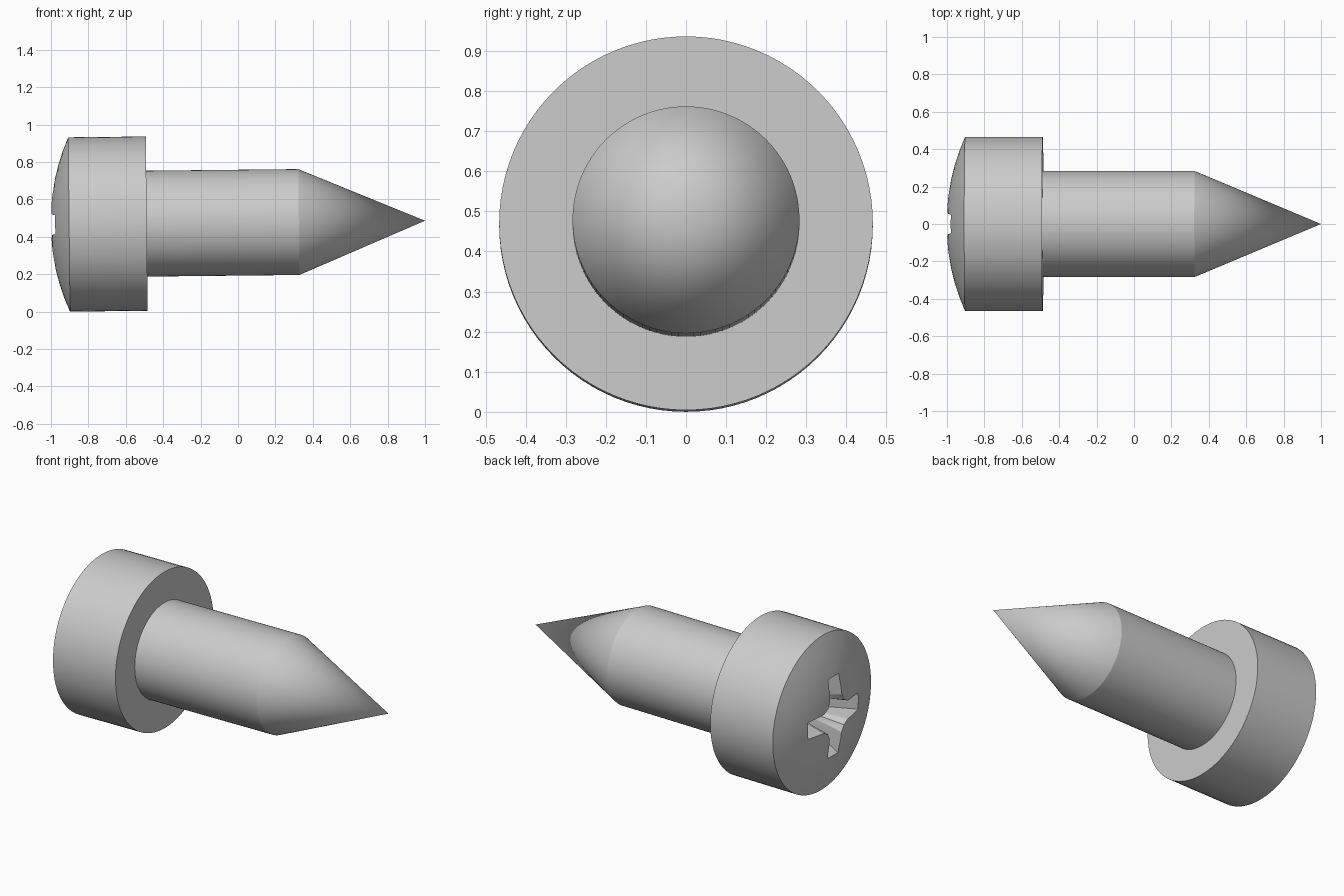
import bpy, bmesh, math

if "Cube" in bpy.data.objects:
    bpy.data.objects.remove(bpy.data.objects["Cube"])

SEG = 96
TILT = -0.0105          # the screw's axis rises slightly towards the tip
CENTRE_Z = 0.4755

steel = bpy.data.materials.new("grey steel")
steel.diffuse_color = (0.6, 0.6, 0.6, 1)
steel.use_nodes = True
steel.node_tree.nodes["Principled BSDF"].inputs["Base Color"].default_value = steel.diffuse_color


def make_object(name, bm):
    bmesh.ops.recalc_face_normals(bm, faces=bm.faces)
    mesh = bpy.data.meshes.new(name)
    bm.to_mesh(mesh)
    bm.free()
    obj = bpy.data.objects.new(name, mesh)
    bpy.context.collection.objects.link(obj)
    obj.data.materials.append(steel)
    obj.location.z = CENTRE_Z
    obj.rotation_euler.y = TILT
    return obj


def lathe(name, profile):
    """Revolve (x, radius) points about the x axis; the ends are closed by poles."""
    bm = bmesh.new()
    rings = []
    for x, r in profile:
        n = 1 if r == 0 else SEG
        rings.append([bm.verts.new((x, r * math.cos(2 * math.pi * i / SEG),
                                    r * math.sin(2 * math.pi * i / SEG))) for i in range(n)])
    for a, b in zip(rings, rings[1:]):
        for i in range(SEG):
            j = (i + 1) % SEG
            if len(a) == 1:
                bm.faces.new((a[0], b[i], b[j]))
            elif len(b) == 1:
                bm.faces.new((a[i], b[0], a[j]))
            else:
                bm.faces.new((a[i], b[i], b[j], a[j]))
    return make_object(name, bm)


# Domed head, shaft and pointed tip as one turned profile
HEAD_R, DOME_H = 0.466, 0.1
dome_r = (HEAD_R ** 2 + DOME_H ** 2) / (2 * DOME_H)
half = math.asin(HEAD_R / dome_r)
profile = [(-1.003 + dome_r * (1 - math.cos(half * k / 6)),
            dome_r * math.sin(half * k / 6)) for k in range(7)]
profile[0] = (profile[0][0], 0)
profile += [(-0.488, HEAD_R), (-0.488, 0.283), (0.325, 0.283), (1.0, 0)]
screw = lathe("screw_body", profile)


# Tapered cross-shaped cutter for the driver recess
def cross_ring(bm, x, length, width, mid, inner):
    arm = [(length, -width), (length, width), (mid, width * 1.1),
           (inner, inner), (width * 1.1, mid)]
    ring = []
    for q in range(4):
        c, s = round(math.cos(q * math.pi / 2)), round(math.sin(q * math.pi / 2))
        ring += [bm.verts.new((x, c * u - s * v, s * u + c * v)) for u, v in arm]
    return ring


bm = bmesh.new()
outer = cross_ring(bm, -1.05, 0.285, 0.055, 0.125, 0.083)
floor = cross_ring(bm, -0.76, 0.10, 0.034, 0.06, 0.042)
for i in range(len(outer)):
    j = (i + 1) % len(outer)
    bm.faces.new((outer[i], outer[j], floor[j], floor[i]))
bm.faces.new(outer)
bm.faces.new(floor)
bmesh.ops.triangulate(bm, faces=bm.faces)
cutter = make_object("recess_cutter", bm)
cutter.hide_render = True

# Cut the recess, then smooth while keeping hard edges
bpy.context.view_layer.update()
mod = screw.modifiers.new("recess", 'BOOLEAN')
mod.operation = 'DIFFERENCE'
mod.solver = 'EXACT'
mod.object = cutter
bpy.context.view_layer.objects.active = screw
screw.select_set(True)
bpy.ops.object.modifier_apply(modifier=mod.name)
bpy.data.objects.remove(cutter, do_unlink=True)
bpy.ops.object.shade_smooth_by_angle(angle=math.radians(15))
